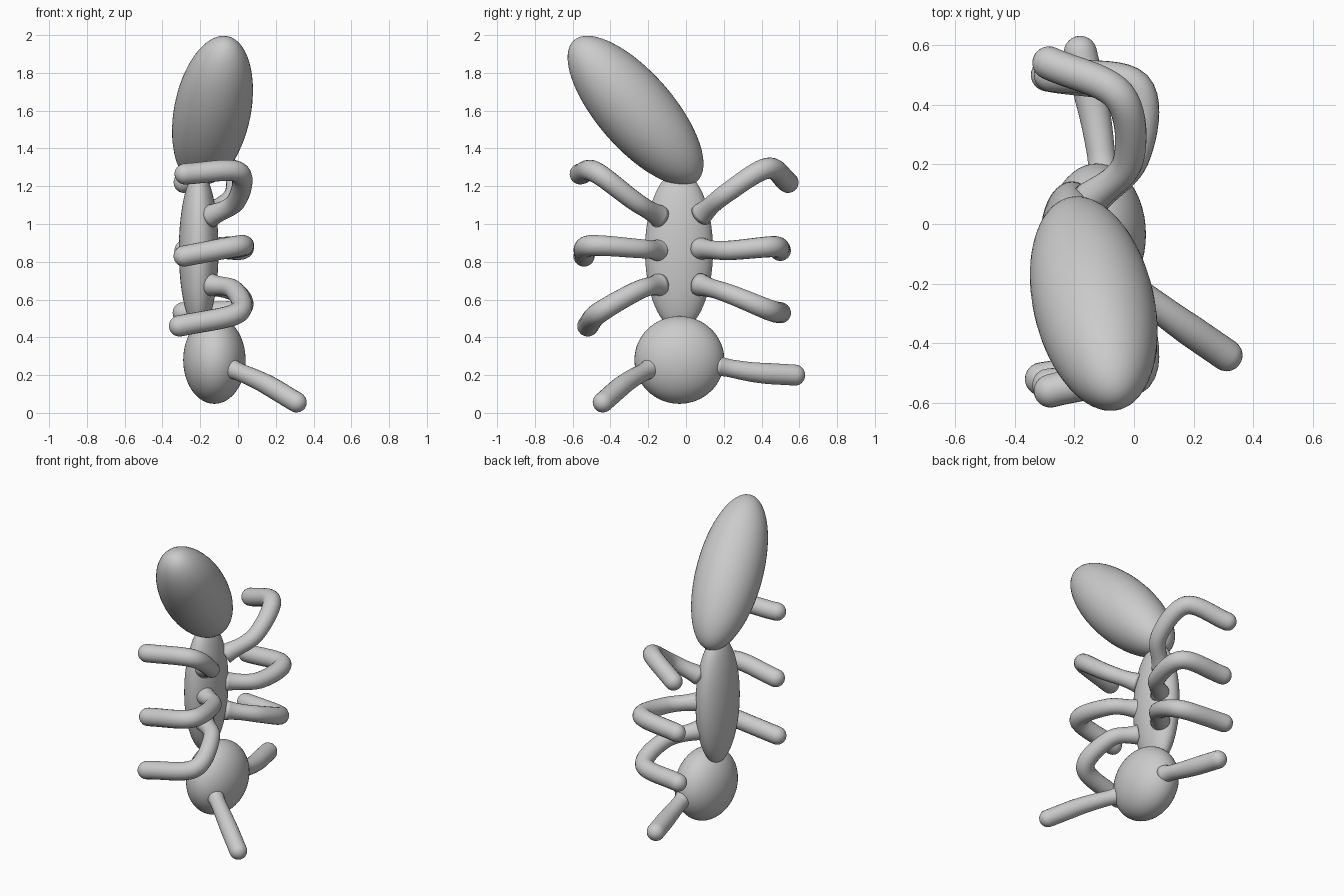
import bpy, bmesh, math
from mathutils import Vector, Matrix

if "Cube" in bpy.data.objects:
    bpy.data.objects.remove(bpy.data.objects["Cube"])


def finish(name, bm):
    bmesh.ops.recalc_face_normals(bm, faces=bm.faces)
    mesh = bpy.data.meshes.new(name)
    bm.to_mesh(mesh)
    bm.free()
    for p in mesh.polygons:
        p.use_smooth = True
    ob = bpy.data.objects.new(name, mesh)
    bpy.context.collection.objects.link(ob)
    return ob


def ellipsoid(name, centre, radii, axis=(0, 0, 1)):
    """Ellipsoid whose local z points along axis."""
    rot = Vector(axis).to_track_quat('Z', 'Y').to_matrix().to_4x4() if axis != (0, 0, 1) else Matrix()
    mat = Matrix.Translation(centre) @ rot @ Matrix.Diagonal((*radii, 1))
    bm = bmesh.new()
    bmesh.ops.create_uvsphere(bm, u_segments=48, v_segments=32, radius=1, matrix=mat)
    return finish(name, bm)


def spline(points, steps=10):
    """Smooth path through the given points (Catmull-Rom)."""
    p = [Vector(q) for q in points]
    p = [2 * p[0] - p[1]] + p + [2 * p[-1] - p[-2]]
    out = []
    for i in range(1, len(p) - 2):
        a, b, c, d = p[i - 1:i + 3]
        for k in range(steps):
            t = k / steps
            out.append(0.5 * (2 * b + (c - a) * t + (2 * a - 5 * b + 4 * c - d) * t * t
                              + (3 * b - a - 3 * c + d) * t ** 3))
    return out + [p[-2]]


def limb(name, points, r_root, r_tip, sides=20):
    """Round tube along a smooth path, with a flared root and a domed tip."""
    path = spline(points)
    n = len(path)
    rings = []
    for i, p in enumerate(path):
        d = (path[min(i + 1, n - 1)] - path[max(i - 1, 0)]).normalized()
        t = i / (n - 1)
        flare = 1 + 0.35 * max(0, 1 - t / 0.2) ** 2
        rings.append((p, d, (r_root + (r_tip - r_root) * min(1, t * 1.5)) * flare))
    for k in range(1, 7):
        a = k / 6 * math.radians(86)
        rings.append((path[-1] + d * r_tip * math.sin(a), d, r_tip * math.cos(a)))
    bm = bmesh.new()
    side = rings[0][1].orthogonal().normalized()
    prev = None
    for p, d, r in rings:
        side = (side - d * side.dot(d)).normalized()
        up = d.cross(side)
        ring = [bm.verts.new(p + r * (side * math.cos(2 * math.pi * j / sides)
                                      + up * math.sin(2 * math.pi * j / sides)))
                for j in range(sides)]
        if prev:
            for j in range(sides):
                k = (j + 1) % sides
                bm.faces.new((prev[j], prev[k], ring[k], ring[j]))
        else:
            bm.faces.new(ring[::-1])
        prev = ring
    bm.faces.new(prev)
    return finish(name, bm)


# Body: abdomen, thorax, head
ellipsoid("abdomen", (-0.135, -0.267, 1.6), (0.203, 0.203, 0.5), (0.15, -0.65, 0.745))
ellipsoid("thorax", (-0.208, -0.037, 0.86), (0.105, 0.18, 0.42))
ellipsoid("head", (-0.125, -0.035, 0.28), (0.165, 0.238, 0.232))

# Antennae
limb("front_antenna", [(-0.05, -0.18, 0.24), (0.13, -0.315, 0.162), (0.31, -0.44, 0.056)], 0.044, 0.054)
limb("back_antenna", [(-0.10, 0.16, 0.25), (-0.13, 0.36, 0.215), (-0.18, 0.575, 0.2)], 0.044, 0.056)

# Legs: hip, thigh, knee, foot
legs = {
    "front_upper_leg": [(-0.15, -0.14, 1.04), (-0.01, -0.27, 1.12), (0.0, -0.48, 1.275), (-0.28, -0.56, 1.265)],
    "front_middle_leg": [(-0.15, -0.14, 0.86), (-0.01, -0.25, 0.87), (0.01, -0.51, 0.885), (-0.285, -0.54, 0.83)],
    "front_lower_leg": [(-0.15, -0.14, 0.68), (-0.02, -0.25, 0.65), (0.0, -0.46, 0.53), (-0.31, -0.52, 0.46)],
    "back_upper_leg": [(-0.15, 0.08, 1.05), (-0.02, 0.21, 1.16), (-0.05, 0.43, 1.295), (-0.285, 0.54, 1.22)],
    "back_middle_leg": [(-0.15, 0.07, 0.87), (0.0, 0.22, 0.86), (0.005, 0.46, 0.88), (-0.28, 0.50, 0.86)],
    "back_lower_leg": [(-0.15, 0.07, 0.68), (0.0, 0.23, 0.63), (0.0, 0.44, 0.545), (-0.29, 0.50, 0.53)],
}
for name, pts in legs.items():
    limb(name, pts, 0.046, 0.056)
